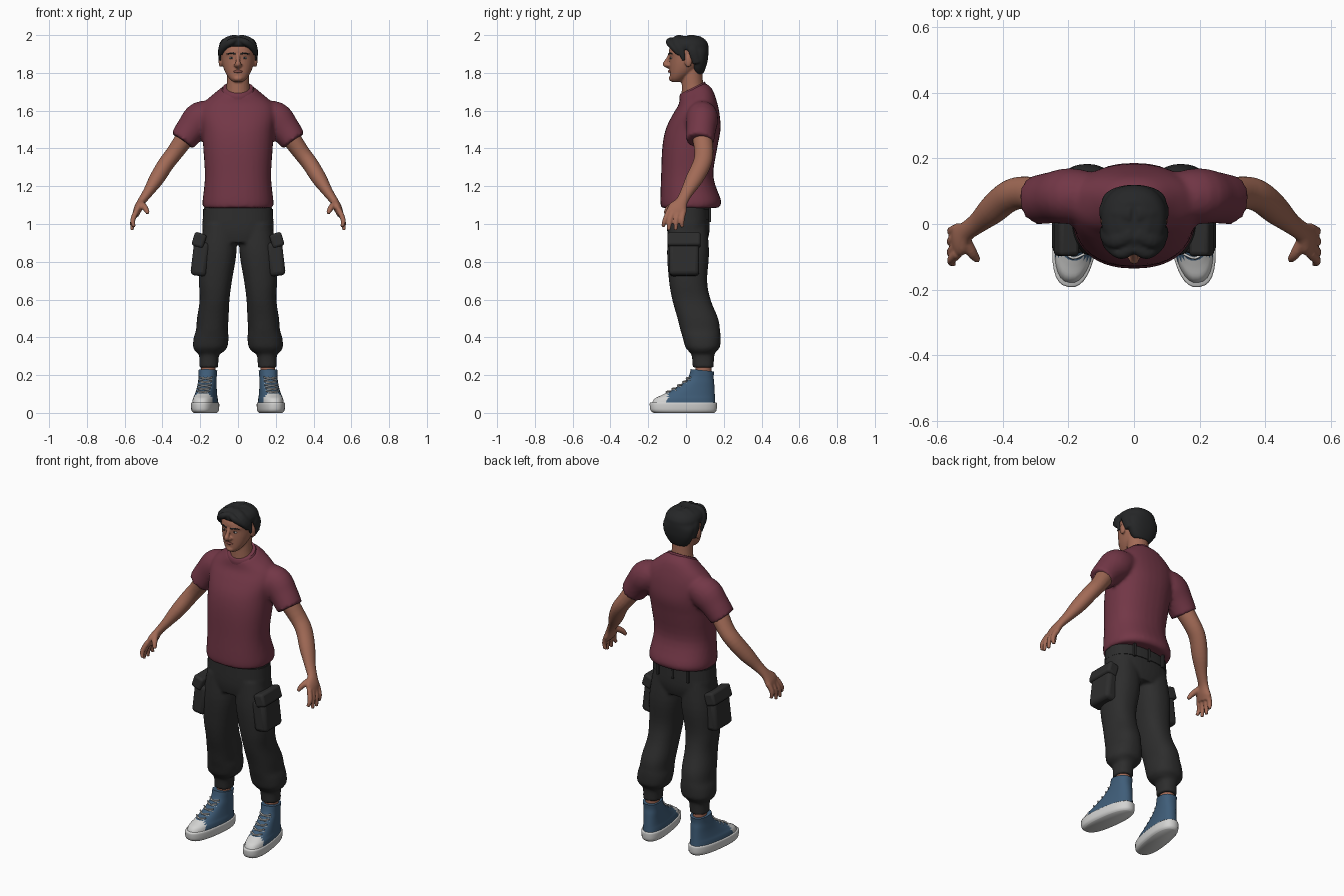
import bpy
import bmesh
import math
from mathutils import Matrix, Vector

default_cube = bpy.data.objects.get("Cube")
if default_cube:
    bpy.data.objects.remove(default_cube, do_unlink=True)


def material(name, red, green, blue):
    mat = bpy.data.materials.new(name)
    mat.use_nodes = True
    colour = (red, green, blue, 1)
    mat.diffuse_color = colour
    mat.node_tree.nodes["Principled BSDF"].inputs["Base Color"].default_value = colour
    return mat


SHIRT = material("maroon cotton", .17, .038, .062)
TROUSERS = material("charcoal twill", .026, .026, .026)
HAIR = material("black hair", .019, .02, .021)
SKIN = material("tan skin", .36, .145, .093)
LIPS = material("lip skin", .25, .085, .065)
CANVAS = material("blue canvas", .05, .11, .19)
RUBBER = material("white rubber", .65, .65, .64)
EYE = material("eye white", .45, .42, .4)


def resample(rows, steps=4):
    """Catmull-Rom interpolation of a list of equal-length tuples."""
    result = []
    for i in range(len(rows) - 1):
        before, a = rows[max(i - 1, 0)], rows[i]
        b, after = rows[i + 1], rows[min(i + 2, len(rows) - 1)]
        for k in range(steps):
            t = k / steps
            result.append([p + t * (q - o) / 2 + t * t * (2 * o - 5 * p + 4 * q - r) / 2
                           + t ** 3 * (3 * p - o - 3 * q + r) / 2
                           for o, p, q, r in zip(before, a, b, after)])
    return result + [list(rows[-1])]


def loft(bm, frames, power=2, sides=32):
    """Skin closed superellipse rings given as centre, u, v."""
    def curve(value):
        return math.copysign(abs(value) ** (2 / power), value)
    angles = [math.tau * i / sides for i in range(sides)]
    rings = [[bm.verts.new(c + u * curve(math.cos(a)) + v * curve(math.sin(a))) for a in angles]
             for c, u, v in frames]
    for low, high in zip(rings, rings[1:]):
        for i in range(sides):
            j = (i + 1) % sides
            bm.faces.new((low[i], low[j], high[j], high[i]))
    bm.faces.new(rings[0])
    bm.faces.new(rings[-1])


def stack(bm, rows, side=1, power=2):
    """Level rings: height, x range, y range, forward slope."""
    frames = []
    for z, x0, x1, y0, y1, slope in resample(rows):
        depth = (y1 - y0) / 2
        frames.append((Vector((side * (x0 + x1) / 2, (y0 + y1) / 2, z)),
                       Vector(((x1 - x0) / 2, 0, 0)), Vector((0, depth, depth * slope))))
    loft(bm, frames, power)


def even(rows):
    return [(z, -w, w, y0, y1, slope) for z, w, y0, y1, slope in rows]


def limb(bm, points, side=1, sides=16):
    """Tube along points given as x, y, z, radius along y, other radius."""
    rows = resample(points)
    centres = [Vector((side * r[0], r[1], r[2])) for r in rows]
    frames = []
    for i, row in enumerate(rows):
        along = (centres[min(i + 1, len(rows) - 1)] - centres[max(i - 1, 0)]).normalized()
        ref = Vector((0, 1, 0))
        u = (ref - along * ref.dot(along)).normalized()
        frames.append((centres[i], u * row[3], along.cross(u) * row[4]))
    loft(bm, frames, sides=sides)


def ball(bm, centre, radii):
    bmesh.ops.create_uvsphere(bm, u_segments=20, v_segments=12, radius=1,
                              matrix=Matrix.LocRotScale(Vector(centre), None, Vector(radii)))


def box(bm, centre, size, lean=0):
    turn = Matrix.Rotation(lean, 3, 'Y').to_quaternion()
    bmesh.ops.create_cube(bm, size=1, matrix=Matrix.LocRotScale(Vector(centre), turn, Vector(size)))


def finish(bm, name, mats, mirror=False, voxel=0, relax=3, bevel=0):
    bmesh.ops.recalc_face_normals(bm, faces=bm.faces[:])
    mesh = bpy.data.meshes.new(name)
    bm.to_mesh(mesh)
    bm.free()
    obj = bpy.data.objects.new(name, mesh)
    bpy.context.collection.objects.link(obj)
    for mat in mats:
        mesh.materials.append(mat)
    bpy.ops.object.select_all(action='DESELECT')
    obj.select_set(True)
    bpy.context.view_layer.objects.active = obj
    bpy.ops.object.shade_smooth_by_angle(angle=math.radians(50))
    if bevel:
        mod = obj.modifiers.new("rounding", 'BEVEL')
        mod.width, mod.segments = bevel, 3
    if mirror:
        obj.modifiers.new("mirror", 'MIRROR').use_mirror_merge = False
    if voxel:
        mod = obj.modifiers.new("blend", 'REMESH')
        mod.mode, mod.voxel_size, mod.use_smooth_shade = 'VOXEL', voxel, True
        mod = obj.modifiers.new("relax", 'SMOOTH')
        mod.factor, mod.iterations = .5, relax


# T-shirt: body and both sleeves
bm = bmesh.new()
stack(bm, even([(1.085, .183, -.13, .17, 0), (1.12, .188, -.136, .187, 0), (1.25, .175, -.132, .145, 0),
                (1.4, .184, -.126, .165, 0), (1.5, .19, -.108, .183, 0), (1.58, .2, -.07, .178, 0),
                (1.64, .182, -.04, .163, .1), (1.69, .122, -.033, .138, .3), (1.715, .085, -.03, .1, .5)]),
      power=2.3)
for side in (1, -1):
    limb(bm, [(.1, .08, 1.59, .07, .06), (.19, .085, 1.56, .085, .092),
              (.25, .08, 1.5, .078, .08), (.295, .073, 1.44, .075, .07)], side, sides=32)
finish(bm, "t_shirt", [SHIRT], voxel=.011)

bm = bmesh.new()
stack(bm, even([(1.695, .09, -.034, .108, .5), (1.71, .086, -.034, .104, .5), (1.722, .08, -.03, .1, .5)]))
finish(bm, "collar_band", [SHIRT])

# Trousers: hips and both baggy legs with cuffs
bm = bmesh.new()
stack(bm, even([(.9, .15, -.09, .11, 0), (.97, .188, -.1, .125, 0), (1.1, .178, -.097, .12, 0)]), power=2.4)
for side in (1, -1):
    stack(bm, [(1, .01, .18, -.09, .11, 0), (.85, .008, .203, -.1, .122, 0), (.7, .032, .207, -.09, .112, 0),
               (.6, .045, .203, -.073, .13, 0), (.5, .05, .217, -.045, .17, 0), (.44, .054, .222, -.03, .18, 0),
               (.4, .05, .234, -.018, .183, 0), (.35, .056, .238, -.004, .18, 0), (.325, .075, .225, .015, .16, 0),
               (.305, .1, .206, .03, .15, 0), (.24, .105, .206, .036, .146, 0)], side, power=2.3)
finish(bm, "trousers", [TROUSERS], voxel=.009)

bm = bmesh.new()
stack(bm, even([(1.02, .187, -.104, .129, 0), (1.08, .184, -.102, .126, 0)]), power=2.4)
for x in (-.1, 0, .1):
    box(bm, (x, .126, 1.05), (.014, .014, .08))
finish(bm, "waistband", [TROUSERS])

bm = bmesh.new()
box(bm, (.2, -.01, .815), (.085, .16, .18), -.12)
finish(bm, "cargo_pocket", [TROUSERS], mirror=True, bevel=.022)
bm = bmesh.new()
box(bm, (.206, -.01, .915), (.065, .175, .075), -.3)
finish(bm, "pocket_flap", [TROUSERS], mirror=True, bevel=.014)

# Arms with palm, fingers and thumb
bm = bmesh.new()
limb(bm, [(.25, .08, 1.5, .055, .055), (.33, .095, 1.385, .05, .045), (.38, .085, 1.32, .049, .043),
          (.43, .045, 1.24, .046, .04), (.475, .005, 1.17, .034, .028), (.51, -.022, 1.12, .032, .022),
          (.53, -.045, 1.08, .052, .022), (.543, -.055, 1.045, .048, .016)], sides=24)
for base, tip_x, tip_y, tip_z in ((-.09, .55, -.122, .985), (-.065, .561, -.092, .967),
                                  (-.038, .561, -.055, .967), (-.013, .552, -.02, .982)):
    limb(bm, [(.537, base, 1.07, .015, .015), (.557, (base + tip_y) / 2 - .005, 1.02, .0135, .0135),
              (tip_x, tip_y, tip_z, .009, .009)])
limb(bm, [(.517, -.045, 1.11, .019, .019), (.492, -.09, 1.085, .016, .016), (.476, -.11, 1.055, .01, .01)])
finish(bm, "arm", [SKIN], mirror=True, voxel=.0055, relax=2)

# Head, neck, nose and ears
bm = bmesh.new()
stack(bm, even([(1.752, .026, -.076, -.02, 0), (1.77, .046, -.084, 0, 0), (1.8, .066, -.086, .04, 0),
                (1.84, .081, -.087, .08, 0), (1.88, .088, -.087, .1, 0), (1.92, .088, -.09, .105, 0),
                (1.96, .075, -.07, .09, 0), (1.985, .04, -.04, .06, 0)]), power=2.15)
limb(bm, [(0, .042, 1.65, .066, .068), (0, .034, 1.74, .057, .06), (0, .03, 1.83, .055, .06)], sides=24)
limb(bm, [(0, -.086, 1.895, .008, .009), (0, -.102, 1.862, .011, .012),
          (0, -.111, 1.845, .012, .015), (0, -.09, 1.83, .008, .014)])
for side in (1, -1):
    ball(bm, (side * .092, .012, 1.862), (.011, .02, .032))
    ball(bm, (side * .013, -.096, 1.841), (.01, .012, .009))
    limb(bm, [(.008, -.084, 1.903, .008, .008), (.035, -.078, 1.906, .009, .008),
              (.06, -.062, 1.9, .007, .008)], side)
ball(bm, (0, -.077, 1.77), (.024, .014, .014))
finish(bm, "head", [SKIN], voxel=.005, relax=3)

# Face details
bm = bmesh.new()
limb(bm, [(-.027, -.078, 1.806, .003, .002), (0, -.09, 1.808, .005, .008), (.027, -.078, 1.806, .003, .002)])
finish(bm, "lips", [LIPS])
bm = bmesh.new()
ball(bm, (.034, -.078, 1.879), (.014, .006, .006))
finish(bm, "eye", [EYE], mirror=True)
bm = bmesh.new()
ball(bm, (.034, -.082, 1.879), (.006, .004, .006))
limb(bm, [(.014, -.092, 1.9, .003, .004), (.036, -.086, 1.905, .003, .004), (.058, -.07, 1.899, .003, .003)])
finish(bm, "iris_and_brow", [HAIR], mirror=True)

# Hair: cap, parted fringe and sideburns
bm = bmesh.new()
stack(bm, even([(1.795, .05, .045, .09, 0), (1.82, .072, .03, .102, 0), (1.86, .091, .024, .114, 0),
                (1.905, .099, .005, .119, 0), (1.935, .1, -.075, .119, 0), (1.955, .098, -.093, .116, 0),
                (1.978, .082, -.083, .1, 0), (1.996, .045, -.05, .07, 0)]), power=2.2)
for side in (1, -1):
    limb(bm, [(.005, -.07, 1.975, .02, .014), (.04, -.09, 1.963, .018, .018),
              (.078, -.065, 1.93, .014, .016), (.091, -.04, 1.895, .006, .008)], side)
    limb(bm, [(.01, -.03, 1.99, .022, .012), (.06, -.05, 1.973, .025, .016),
              (.094, -.03, 1.93, .022, .01), (.094, -.012, 1.865, .01, .006)], side)
    limb(bm, [(.01, .03, 1.992, .025, .012), (.065, .03, 1.972, .026, .014),
              (.096, .035, 1.92, .025, .01), (.088, .055, 1.85, .02, .01)], side)
finish(bm, "hair", [HAIR], voxel=.006, relax=2)

# Ankles
bm = bmesh.new()
limb(bm, [(.157, .092, .15, .042, .038), (.157, .092, .29, .042, .038)], sides=24)
finish(bm, "ankle", [SKIN], mirror=True)

# High-top shoes, turned slightly outward
SPLAY = Matrix.Translation((.172, 0, 0)) @ Matrix.Rotation(math.radians(8), 4, 'Z')


def finish_shoe(bm, name, mats):
    bm.transform(SPLAY)
    finish(bm, name, mats, mirror=True)


bm = bmesh.new()
stack(bm, even([(0, .056, -.172, .152, 0), (.014, .066, -.19, .163, 0), (.048, .068, -.194, .165, 0),
                (.056, .064, -.19, .162, 0)]), power=2.5)
finish_shoe(bm, "sole", [RUBBER])

bm = bmesh.new()
stack(bm, even([(.045, .063, -.185, .157, 0), (.075, .06, -.168, .155, 0), (.095, .055, -.128, .154, 0),
                (.13, .05, -.06, .152, 0), (.16, .048, -.015, .15, 0), (.19, .047, .014, .147, 0),
                (.225, .049, .026, .15, -.1)]), power=2.4)
for face in bm.faces:
    if face.calc_center_median().y < -.105:
        face.material_index = 1
finish_shoe(bm, "shoe_upper", [CANVAS, RUBBER])

bm = bmesh.new()
for z, y in ((.108, -.103), (.124, -.073), (.142, -.043), (.161, -.015), (.18, .004)):
    for tilt in (.008, -.008):
        limb(bm, [(-.034, y + .016, z - tilt, .004, .004), (0, y - .002, z + .003, .004, .004),
                  (.034, y + .016, z + tilt, .004, .004)], sides=8)
finish_shoe(bm, "laces", [RUBBER])
